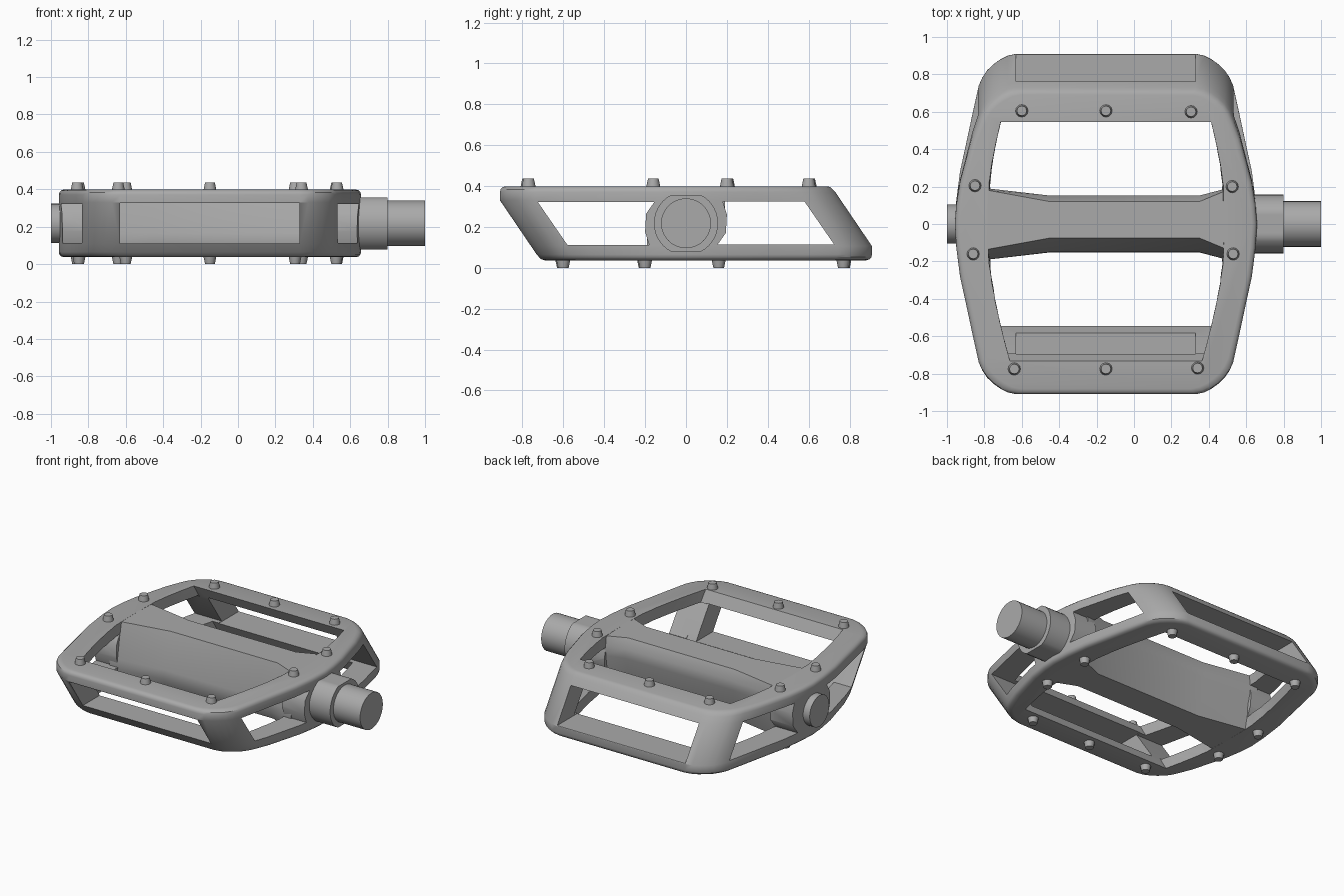
import bpy, bmesh, math

if "Cube" in bpy.data.objects:
    bpy.data.objects.remove(bpy.data.objects["Cube"])

MID = 0.218            # height of the spindle axis
TOP, BOT = 0.399, 0.037
CX = -0.15             # centre of the pedal body along x

metal = bpy.data.materials.new("grey_metal")
metal.diffuse_color = (0.40, 0.40, 0.40, 1)
metal.use_nodes = True
metal.node_tree.nodes["Principled BSDF"].inputs["Base Color"].default_value = metal.diffuse_color


def loft(name, rings):
    """Closed solid through rings of equal point count."""
    bm = bmesh.new()
    vs = [[bm.verts.new(p) for p in r] for r in rings]
    n = len(rings[0])
    for a, b in zip(vs, vs[1:]):
        for i in range(n):
            j = (i + 1) % n
            bm.faces.new((a[i], a[j], b[j], b[i]))
    bm.faces.new(vs[0])
    bm.faces.new(vs[-1])
    bmesh.ops.recalc_face_normals(bm, faces=bm.faces)
    me = bpy.data.meshes.new(name)
    bm.to_mesh(me)
    bm.free()
    me.materials.append(metal)
    ob = bpy.data.objects.new(name, me)
    bpy.context.collection.objects.link(ob)
    return ob


def smooth(ob, angle=32):
    bpy.ops.object.select_all(action='DESELECT')
    ob.select_set(True)
    bpy.context.view_layer.objects.active = ob
    bpy.ops.object.shade_smooth_by_angle(angle=math.radians(angle))


def lean(z, lo, hi):
    """Slanted end: lo at the short plate, hi at the long plate."""
    t = min(1, max(0, (z - 0.05) / 0.28))
    return lo + (hi - lo) * t


def outline(z, inset):
    """Body outline at height z, with opposite ends leaning opposite ways."""
    def end(e):
        pts = [(.48, e), (.525, e - .01), (.565, e - .03), (.60, e - .055), (.635, e - .088),
               (.66, e - .125), (.68, e - .17), (.715, .64 * e), (.75, .46 * e), (.78, .31 * e),
               (.80, .14 * e)]
        return [(x - inset, y - inset * (y / e)) for x, y in pts]
    front, back = end(lean(z, .72, .91)), end(lean(2 * MID - z, .72, .91))
    right = [(x, -y) for x, y in front] + [(.808 - inset, 0)] + [(x, y) for x, y in back[::-1]]
    left = [(-x, y) for x, y in right[::-1]]
    return [(CX + x, y, z) for x, y in right + left]


def opening(z):
    """Outline of the big opening through the frame at height z."""
    t = (z - MID) / 0.18
    f, b = -(0.638 + 0.093 * t), 0.638 - 0.093 * t
    def half_w(y):
        return 0.63 - 0.115 * (max(0, abs(y) - .19) / .54) ** 1.3
    ys = [f + (b - f) * i / 12 for i in range(13)]
    right = [(CX + half_w(y), y, z) for y in ys]
    left = [(CX - half_w(y), y, z) for y in ys[::-1]]
    return right + left


# Frame: slanted rounded block, hollowed by the openings
levels = [(BOT, .028), (.042, .012), (.052, .003), (.065, 0), (.107, 0), (.33, 0),
          (.371, 0), (.384, .003), (.394, .012), (TOP, .028)]
frame = loft("frame", [outline(z, i) for z, i in levels])

cutters = [loft("opening_cutter", [opening(-.02), opening(.46)])]
cutters.append(loft("end_window_cutter", [
    [(x, y, z) for x, z in ((-.63, .11), (.33, .11), (.33, .326), (-.63, .326))] for y in (-1.2, 1.2)]))
side = [(-.725, .322), (-.155, .322), (-.195, .265), (-.20, .175), (-.18, .112), (-.58, .112)]
for s in (1, -1):
    cutters.append(loft("side_window_cutter", [
        [(x, s * y, MID + s * (z - MID)) for y, z in side] for x in (-1.3, 1.1)]))
for c in cutters:
    c.hide_render = True
    m = frame.modifiers.new("cut", 'BOOLEAN')
    m.operation, m.solver, m.object = 'DIFFERENCE', 'EXACT', c
cut = bpy.data.meshes.new_from_object(frame.evaluated_get(bpy.context.evaluated_depsgraph_get()))
frame.modifiers.clear()
frame.data = cut
for c in cutters:
    bpy.data.objects.remove(c)
smooth(frame)

# Axle housing: leaning bar that flares towards both ends
def bar_ring(x, flare):
    half = [(-.075 - .06 * flare, TOP - .001), (.12 + .06 * flare, TOP - .001),
            (.152 + .038 * flare, .335), (.15 + .04 * flare, .27)]
    low = [(-y, 2 * MID - z) for y, z in half]
    return [(x, y, z) for y, z in half + low]


smooth(loft("axle_housing", [bar_ring(x, f) for x, f in (
    (-.83, 1), (-.78, 1), (-.45, 0), (.35, 0), (.48, .9), (.53, 1))]), 20)


def rod(name, x0, x1, r, n, flat=9):
    """Cylinder along x, optionally with flats above and below."""
    ring = [(r * math.cos(2 * math.pi * i / n), r * math.sin(2 * math.pi * i / n)) for i in range(n)]
    ob = loft(name, [[(x, y, MID + max(-flat, min(flat, z))) for y, z in ring] for x in (x0, x1)])
    smooth(ob)


# Spindle, wrench collar and end cap
rod("spindle", .60, 1.0, .122, 32)
rod("wrench_collar", .58, .80, .157, 40, .139)
rod("end_cap", -1.0, -.90, .105, 32)

# Grip pins on both faces
pins = [(-.60, .605), (-.15, .605), (.305, .60), (-.85, .205), (.525, .20),
        (-.86, -.16), (.53, -.16), (-.64, -.775), (-.15, -.775), (.34, -.77)]
for s in (1, -1):
    for px, py in pins:
        rings = [[(px + r * math.cos(i * math.pi / 6), s * py + r * math.sin(i * math.pi / 6), MID + s * h)
                  for i in range(12)] for r, h in ((.035, .17), (.033, .185), (.026, .218))]
        smooth(loft("grip_pin", rings))
